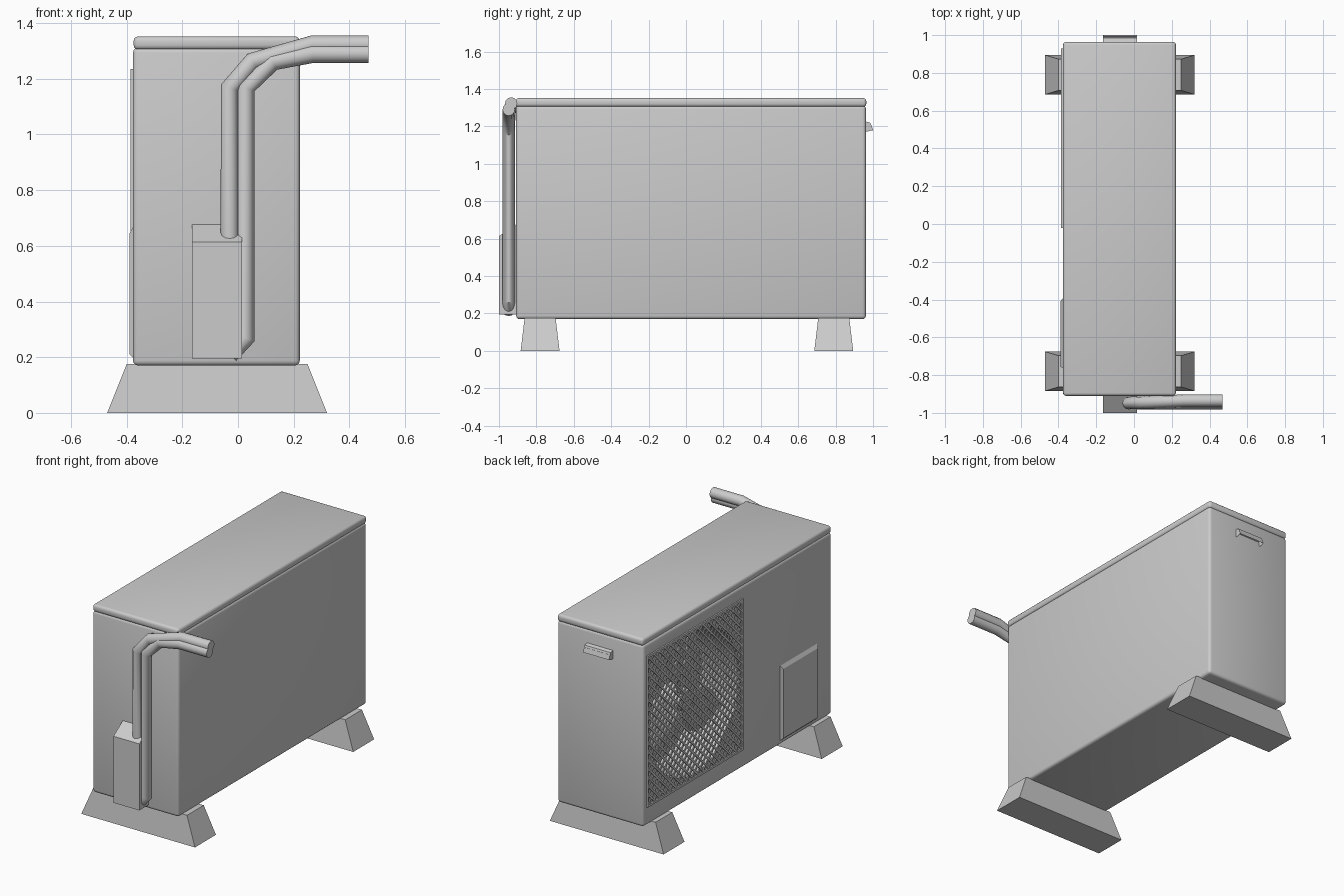
import bpy, bmesh
from math import sin, cos, radians, pi, sqrt
from mathutils import Matrix, Vector

if "Cube" in bpy.data.objects:
    bpy.data.objects.remove(bpy.data.objects["Cube"])


def finish(name, bm):
    bmesh.ops.recalc_face_normals(bm, faces=bm.faces[:])
    me = bpy.data.meshes.new(name)
    bm.to_mesh(me)
    bm.free()
    ob = bpy.data.objects.new(name, me)
    bpy.context.collection.objects.link(ob)
    return ob


def activate(ob):
    bpy.ops.object.select_all(action='DESELECT')
    ob.select_set(True)
    bpy.context.view_layer.objects.active = ob


def smooth(ob):
    activate(ob)
    bpy.ops.object.shade_smooth_by_angle(angle=radians(35))


def add_box(bm, lo, hi, rot=Matrix()):
    lo, hi = Vector(lo), Vector(hi)
    size = hi - lo
    m = Matrix.Translation((lo + hi) / 2) @ rot @ Matrix.Diagonal((*size, 1))
    return bmesh.ops.create_cube(bm, size=1, matrix=m)['verts']


def rounded_box(name, lo, hi, r):
    bm = bmesh.new()
    add_box(bm, lo, hi)
    bmesh.ops.bevel(bm, geom=bm.edges[:], offset=r, segments=3,
                    profile=0.5, affect='EDGES')
    ob = finish(name, bm)
    smooth(ob)
    return ob


def loft(name, loop_a, loop_b):
    """Solid between two matching corner loops."""
    bm = bmesh.new()
    a = [bm.verts.new(p) for p in loop_a]
    b = [bm.verts.new(p) for p in loop_b]
    n = len(a)
    bm.faces.new(a)
    bm.faces.new(b)
    for i in range(n):
        bm.faces.new((a[i], a[(i + 1) % n], b[(i + 1) % n], b[i]))
    return finish(name, bm)


def extrude_x(name, profile, x0, x1):
    return loft(name, [(x0, y, z) for y, z in profile],
                [(x1, y, z) for y, z in profile])


# casing and lid
body = rounded_box("casing", (-0.377, -0.908, 0.17), (0.222, 0.962, 1.312), 0.018)
rounded_box("lid", (-0.375, -0.91, 1.305), (0.222, 0.964, 1.352), 0.016)

# round fan well cut into the casing
FY, FZ, H = 0.455, 0.76, 0.475
turn = Matrix.Rotation(pi / 2, 4, 'Y')
bm = bmesh.new()
bmesh.ops.create_cone(bm, cap_ends=True, segments=64, radius1=0.445, radius2=0.445,
                      depth=0.4, matrix=Matrix.Translation((-0.31, FY, FZ)) @ turn)
cutter = finish("well_cutter", bm)
cutter.hide_render = True
mod = body.modifiers.new("well", 'BOOLEAN')
mod.operation, mod.solver, mod.object = 'DIFFERENCE', 'EXACT', cutter
activate(body)
bpy.ops.object.modifier_apply(modifier=mod.name)
bpy.data.objects.remove(cutter)
smooth(body)

# fan hub
bm = bmesh.new()
bmesh.ops.create_cone(bm, cap_ends=True, segments=24, radius1=0.065, radius2=0.08,
                      depth=0.14, matrix=Matrix.Translation((-0.26, FY, FZ)) @ turn)
smooth(finish("fan_hub", bm))

# three twisted fan blades
bm = bmesh.new()
for k in range(3):
    base = radians(90 + 120 * k)
    rows = []
    for i in range(7):
        t = i / 6
        r = 0.05 + 0.36 * t
        half = (0.045 + 0.085 * sin(pi * (0.1 + 0.72 * t)))
        row = []
        for j in range(5):
            s = j / 2 - 1
            ang = base + s * half / max(r, 0.12) + 0.15 * t
            row.append(bm.verts.new((-0.26 + s * (0.055 - 0.015 * t),
                                     FY + r * cos(ang), FZ + r * sin(ang))))
        rows.append(row)
    for p, q in zip(rows, rows[1:]):
        for j in range(4):
            bm.faces.new((p[j], p[j + 1], q[j + 1], q[j]))
blades = finish("fan_blades", bm)
blades.modifiers.new("thickness", 'SOLIDIFY').thickness = 0.008
smooth(blades)

# grille frame and diagonal lattice
bm = bmesh.new()
GX0, GX1, W = -0.386, -0.374, 0.014
for s in (-1, 1):
    a, b = sorted((s * H, s * (H - W)))
    add_box(bm, (GX0, FY + a, FZ - H), (GX1, FY + b, FZ + H))
    add_box(bm, (GX0, FY - H, FZ + a), (GX1, FY + H, FZ + b))
finish("grille_frame", bm)

bm = bmesh.new()
hi, pitch = H - 0.005, 0.054
for s in (-1, 1):
    for i in range(-17, 18):
        c = i * pitch
        u0, u1 = max(-hi, -hi - c), min(hi, hi - c)
        if u1 - u0 < 0.01:
            continue
        um = (u0 + u1) / 2
        y, z, half = FY + s * um, FZ + um + c, (u1 - u0) / sqrt(2)
        x = GX0 + (0.004 if s > 0 else 0.007)
        add_box(bm, (x - 0.003, y - half, z - 0.006), (x + 0.003, y + half, z + 0.006),
                Matrix.Rotation(s * pi / 4, 4, 'X'))
finish("grille_lattice", bm)


# service panel with chamfered border
def panel_loop(x, y0, y1, z0, z1):
    return [(x, y0, z0), (x, y1, z0), (x, y1, z1), (x, y0, z1)]


loft("service_panel", panel_loop(-0.374, -0.765, -0.39, 0.195, 0.672),
     panel_loop(-0.390, -0.755, -0.41, 0.21, 0.645))


# tapered feet
def flat(x0, x1, y0, y1, z):
    return [(x0, y0, z), (x1, y0, z), (x1, y1, z), (x0, y1, z)]


for name, y in (("front_foot", -0.78), ("rear_foot", 0.79)):
    loft(name, flat(-0.47, 0.32, y - 0.104, y + 0.104, 0),
         flat(-0.40, 0.25, y - 0.083, y + 0.083, 0.175))

# valve cover with sloped top
extrude_x("valve_cover", [(-1.0, 0.195), (-0.9, 0.195), (-0.9, 0.682), (-1.0, 0.613)],
          -0.165, 0.015)

# carry handle, hollow underneath
handle = extrude_x("carry_handle", [(0.955, 1.17), (0.955, 1.228), (0.985, 1.22), (1.0, 1.18)],
                   -0.165, 0.015)
bm = bmesh.new()
bm.from_mesh(handle.data)
bm.normal_update()
under = min(bm.faces, key=lambda f: f.normal.z)
bmesh.ops.inset_region(bm, faces=[under], thickness=0.008)
bmesh.ops.translate(bm, verts=under.verts[:], vec=(0, -0.003, 0.03))
bm.to_mesh(handle.data)
bm.free()


# refrigerant pipes
def pipe(name, points):
    cu = bpy.data.curves.new(name, 'CURVE')
    cu.dimensions = '3D'
    cu.bevel_depth, cu.bevel_resolution, cu.use_fill_caps = 0.033, 4, True
    sp = cu.splines.new('POLY')
    sp.points.add(len(points) - 1)
    for p, co in zip(sp.points, points):
        p.co = (*co, 1)
    sp.use_smooth = True
    ob = bpy.data.objects.new(name, cu)
    bpy.context.collection.objects.link(ob)
    activate(ob)
    bpy.ops.object.convert(target='MESH')
    smooth(bpy.context.view_layer.objects.active)


pipe("upper_pipe", [(-0.03, -0.948, 0.58), (-0.03, -0.948, 1.168), (0.052, -0.945, 1.262),
                    (0.268, -0.935, 1.323), (0.468, -0.935, 1.323)])
pipe("lower_pipe", [(-0.03, -0.948, 0.21), (0.029, -0.948, 0.27), (0.029, -0.948, 1.168),
                    (0.125, -0.948, 1.262), (0.268, -0.948, 1.290), (0.468, -0.948, 1.290)])
